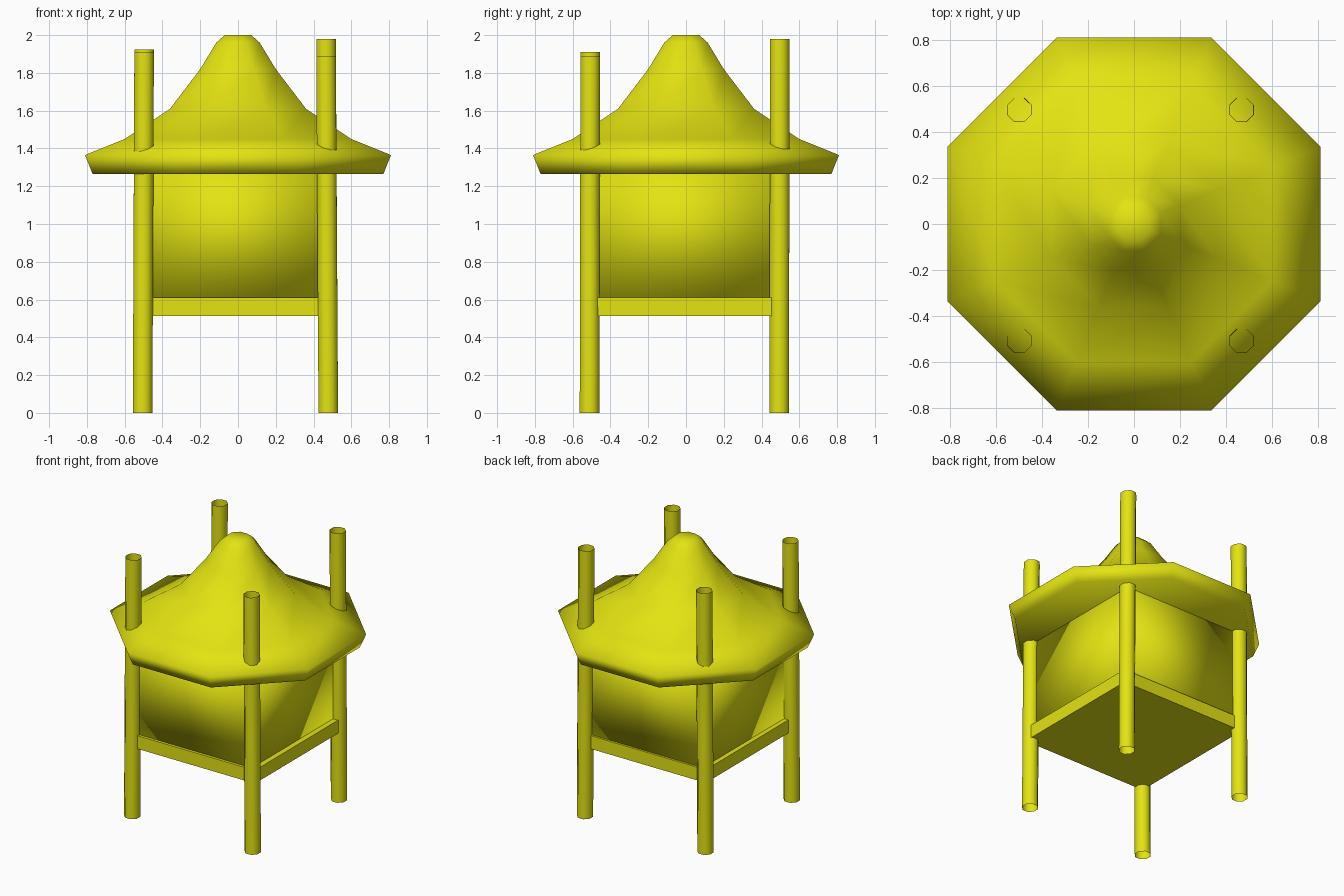
import bpy, bmesh, math
from mathutils import Vector

if "Cube" in bpy.data.objects:
    bpy.data.objects.remove(bpy.data.objects["Cube"])

yellow = bpy.data.materials.new("plain yellow")
yellow.diffuse_color = (0.77, 0.77, 0.006, 1)
yellow.use_nodes = True
yellow.node_tree.nodes["Principled BSDF"].inputs["Base Color"].default_value = yellow.diffuse_color


def finish(name, bm, smooth):
    mesh = bpy.data.meshes.new(name)
    bm.normal_update()
    for f in bm.faces:
        f.smooth = smooth
    bm.to_mesh(mesh)
    bm.free()
    mesh.materials.append(yellow)
    ob = bpy.data.objects.new(name, mesh)
    bpy.context.collection.objects.link(ob)
    return ob


def loft(name, rings, cap_bottom, cap_top, smooth=True):
    """Skin a stack of rings (lists of points, counter-clockwise, bottom to top)."""
    bm = bmesh.new()
    vs = [[bm.verts.new(p) for p in ring] for ring in rings]
    n = len(vs[0])
    for a, b in zip(vs, vs[1:]):
        for i in range(n):
            j = (i + 1) % n
            bm.faces.new((a[i], a[j], b[j], b[i]))
    if cap_bottom:
        bm.faces.new(vs[0][::-1])
    if cap_top:
        bm.faces.new(vs[-1])
    return finish(name, bm, smooth)


def ring(cx, cy, z, r, sides=8):
    return [Vector((cx + r * math.cos((i + 0.5) * math.tau / sides),
                    cy + r * math.sin((i + 0.5) * math.tau / sides), z))
            for i in range(sides)]


def box(name, x0, x1, y0, y1, z0, z1, smooth):
    rect = [(x0, y0), (x1, y0), (x1, y1), (x0, y1)]
    return loft(name, [[(x, y, z) for x, y in rect] for z in (z0, z1)],
                True, True, smooth)


# Flared eight-sided roof: (distance to flat side, height)
profile = [(0.77, 1.265), (0.81, 1.365), (0.60, 1.45), (0.36, 1.61),
           (0.20, 1.82), (0.115, 1.96), (0.07, 2.0)]
to_corner = 1 / math.cos(math.pi / 8)
loft("roof", [ring(0, 0, z, a * to_corner) for a, z in profile], True, True)

# Floor slab and soft-shaded wall block
box("floor_slab", -0.515, 0.505, -0.525, 0.505, 0.513, 0.61, False)
box("wall_block", -0.48, 0.465, -0.505, 0.49, 0.61, 1.32, True)

# Open tube posts, leaning slightly inward, each with its own height
for name, sx, sy, top in (("front_left", -1, -1, 1.91), ("front_right", 1, -1, 1.89),
                          ("back_left", -1, 1, 1.925), ("back_right", 1, 1, 1.98)):
    bx, tx = (-0.505, -0.497) if sx < 0 else (0.478, 0.466)
    by, ty = (-0.511, -0.507) if sy < 0 else (0.494, 0.496)
    loft(name + "_post", [ring(bx, by, 0, 0.056), ring(tx, ty, top, 0.056)],
         False, False)
